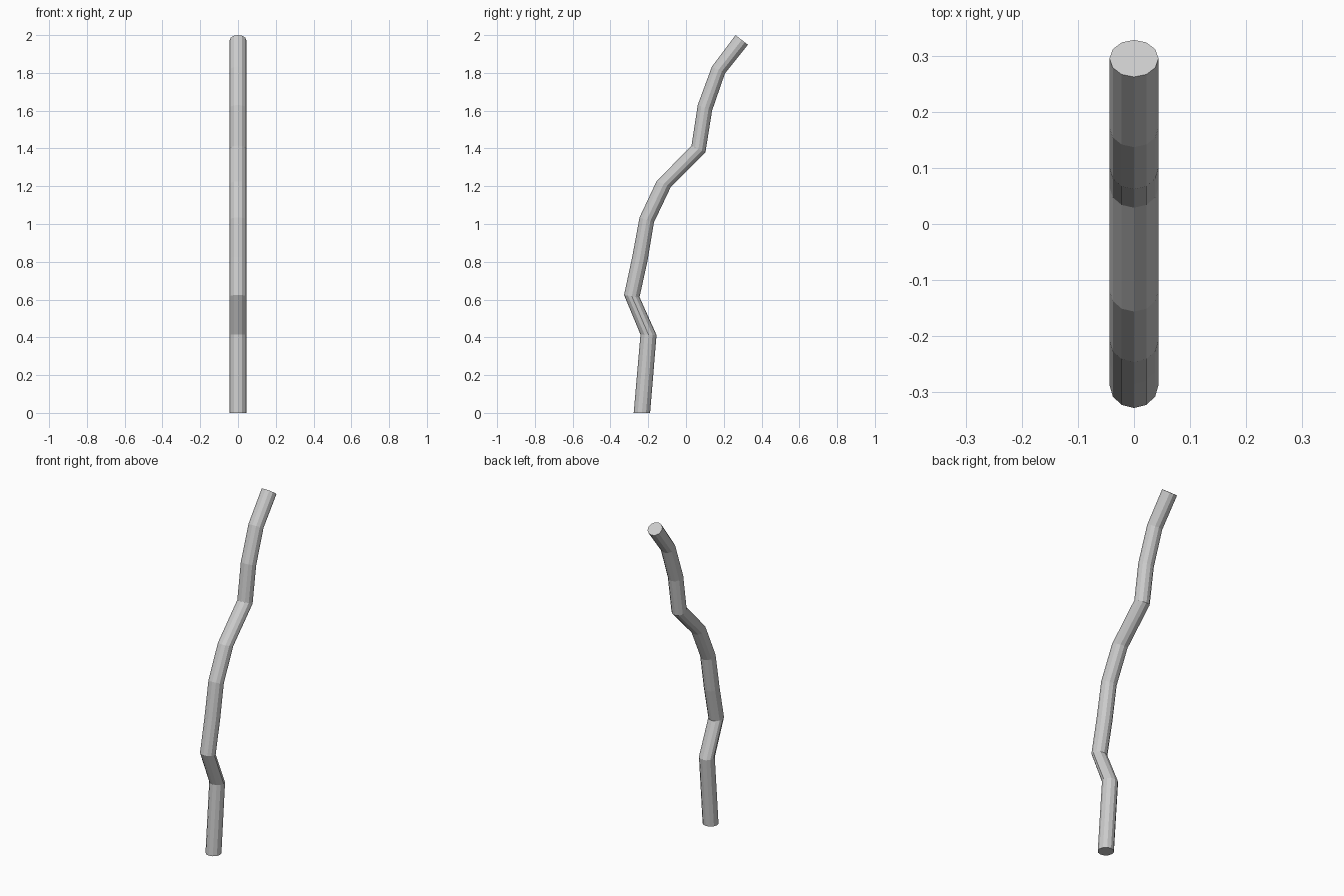
import bpy, bmesh, math
from mathutils import Vector

if "Cube" in bpy.data.objects:
    bpy.data.objects.remove(bpy.data.objects["Cube"])

RADIUS, SIDES = 0.0437, 12

# Bend joints, bottom to top: back-edge and front-edge points as (y, z)
JOINTS = [
    ((-0.277, 0.000), (-0.190, 0.000)),
    ((-0.241, 0.415), (-0.156, 0.412)),
    ((-0.328, 0.624), (-0.246, 0.613)),
    ((-0.285, 0.825), (-0.203, 0.808)),
    ((-0.246, 1.035), (-0.170, 1.008)),
    ((-0.156, 1.226), (-0.080, 1.197)),
    ((0.029, 1.415), (0.103, 1.380)),
    ((0.062, 1.630), (0.138, 1.600)),
    ((0.137, 1.833), (0.206, 1.797)),
    ((0.262, 2.000), (0.328, 1.949)),
]

# Crooked stick: loft a tilted ring through every joint, then cap both ends
bm = bmesh.new()
rings = []
for a, b in JOINTS:
    a, b = Vector((0, *a)), Vector((0, *b))
    center, across = (a + b) / 2, (b - a) / 2
    ring = []
    for i in range(SIDES):
        t = 2 * math.pi * i / SIDES
        ring.append(bm.verts.new(
            center + across * math.sin(t) + Vector((RADIUS * math.cos(t), 0, 0))))
    rings.append(ring)

for low, high in zip(rings, rings[1:]):
    for i in range(SIDES):
        j = (i + 1) % SIDES
        bm.faces.new((low[i], low[j], high[j], high[i]))
bm.faces.new(rings[0][::-1])
bm.faces.new(rings[-1])
bmesh.ops.recalc_face_normals(bm, faces=bm.faces)

mesh = bpy.data.meshes.new("crooked_stick")
bm.to_mesh(mesh)
bm.free()
bpy.context.collection.objects.link(bpy.data.objects.new("crooked_stick", mesh))
